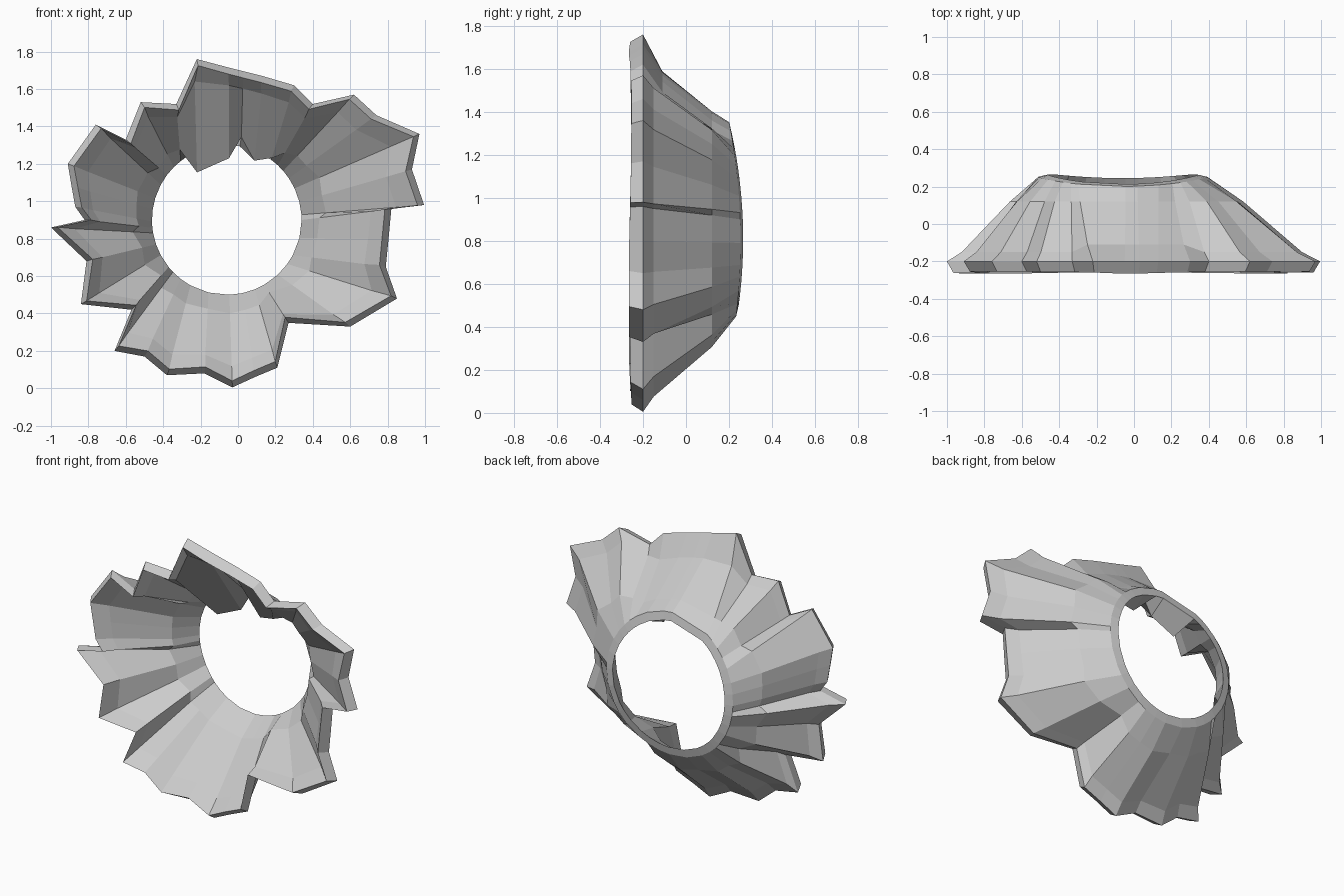
import bpy, bmesh
from math import sin, cos, radians, hypot

if "Cube" in bpy.data.objects:
    bpy.data.objects.remove(bpy.data.objects["Cube"])

CX, CZ = -0.06, 0.90          # centre of the round opening
R_IN, R_OUT = 0.40, 0.452     # back ring radii

# ragged rim, clockwise from the top: x, z, angle where the rib meets the ring
RIBS = [
    (-.22, 1.76, 122), (-.05, 1.715, 88), (.03, 1.695, 80), (.13, 1.67, 65),
    (.30, 1.62, 54), (.40, 1.52, 47), (.62, 1.57, 41), (.74, 1.46, 34),
    (.97, 1.36, 25), (.93, 1.17, 14), (.995, .98, 4), (.82, .96, 0),
    (.805, .80, -14), (.79, .65, -28), (.85, .48, -36), (.60, .33, -47),
    (.27, .35, -60), (.21, .11, -68), (.09, .06, -78), (-.03, .005, -88),
    (-.18, .08, -104), (-.38, .07, -119), (-.50, .17, -128), (-.66, .20, -136),
    (-.57, .42, -141), (-.84, .45, -152), (-.81, .68, -161), (-1.0, .86, -170),
    (-.82, .90, -174), (-.87, .97, -179), (-.89, 1.08, -188), (-.91, 1.20, -197),
    (-.76, 1.41, -208), (-.60, 1.33, -217), (-.52, 1.53, -225), (-.33, 1.52, -232),
]
# inner shards that hang into the top of the opening: rib index -> radius
SHARDS = {0: .30, 1: .33, 2: .45, 3: .35, 4: .41}


def section(i, x, z, deg):
    """Closed cross-section of the shell along one rib."""
    a = radians(deg)
    c, s = cos(a), sin(a)
    yb = .264 - .035 * s * s - .016 * s

    def ring(r, y):
        return (CX + r * c, y, CZ + r * s)

    def along(t, r, y):
        return (x + (CX + r * c - x) * t, y, z + (CZ + r * s - z) * t)

    inset = .035 / hypot(x - CX, z - CZ)
    rim_y = -.26 + .006 * sin(3 * a)
    front = (x + (CX - x) * inset, rim_y, z + (CZ - z) * inset)
    if i in SHARDS:
        # steeper, hollower wall with a ledge above the ring
        wall = [along(.36, R_OUT, -.11), along(.86, R_OUT, .12)]
        inside = [ring(SHARDS[i], .10), along(.23, R_IN, -.185)]
    else:
        wall = [along(.16, R_OUT, -.15), along(.68, R_OUT, .12)]
        inside = [along(.8, R_IN, .10), along(.23, R_IN, -.17)]
    return [(x, -.20, z), *wall, ring(R_OUT, yb - .012), ring(R_IN, yb),
            *inside, front]


# jagged shell
bm = bmesh.new()
rows = [[bm.verts.new(p) for p in section(i, *rib)] for i, rib in enumerate(RIBS)]
for i, row in enumerate(rows):
    nxt = rows[(i + 1) % len(rows)]
    for j in range(len(row)):
        k = (j + 1) % len(row)
        bm.faces.new((row[j], row[k], nxt[k], nxt[j]))
bmesh.ops.recalc_face_normals(bm, faces=bm.faces)
mesh = bpy.data.meshes.new("jagged_ring_shell")
bm.to_mesh(mesh)
bm.free()
bpy.context.collection.objects.link(bpy.data.objects.new("jagged_ring_shell", mesh))
